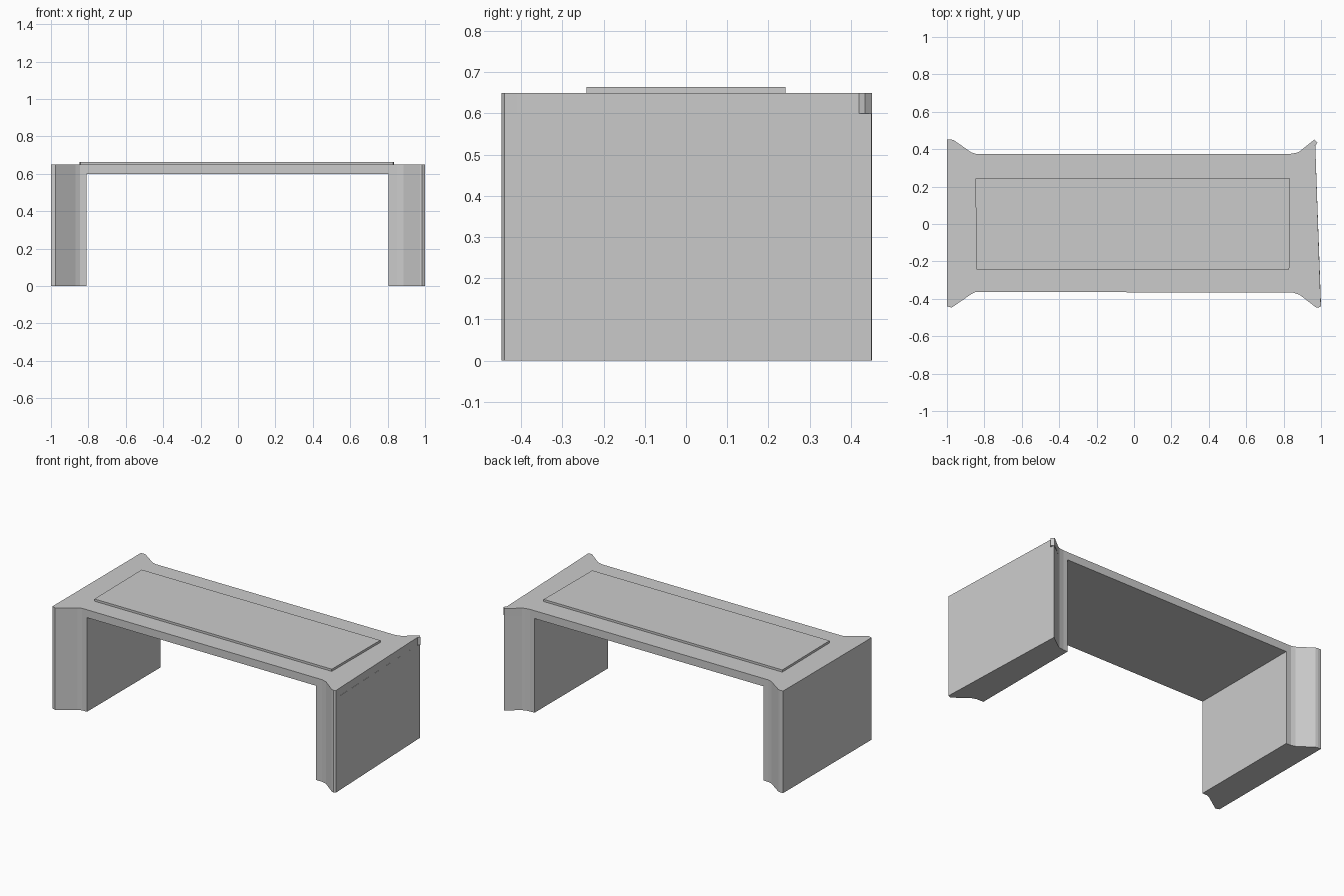
import bpy
import bmesh

if "Cube" in bpy.data.objects:
    bpy.data.objects.remove(bpy.data.objects["Cube"])


def prism(name, outline, z0, z1):
    """Extrude an XY outline between two heights."""
    bm = bmesh.new()
    face = bm.faces.new([bm.verts.new((x, y, z0)) for x, y in outline])
    ext = bmesh.ops.extrude_face_region(bm, geom=[face])
    verts = [g for g in ext["geom"] if isinstance(g, bmesh.types.BMVert)]
    bmesh.ops.translate(bm, vec=(0, 0, z1 - z0), verts=verts)
    bmesh.ops.recalc_face_normals(bm, faces=bm.faces)
    mesh = bpy.data.meshes.new(name)
    bm.to_mesh(mesh)
    bm.free()
    obj = bpy.data.objects.new(name, mesh)
    bpy.context.collection.objects.link(obj)
    return obj


# Flared corner profiles, running counter-clockwise
front_left = [(-1, -0.44), (-0.975, -0.447), (-0.87, -0.375), (-0.845, -0.363)]
front_right = [(0.85, -0.367), (0.885, -0.378), (0.972, -0.445), (0.985, -0.448), (1, -0.44)]
back_right = [(0.965, 0.452), (0.885, 0.388), (0.868, 0.38), (0.835, 0.375)]
back_left = [(-0.845, 0.375), (-0.87, 0.383), (-0.965, 0.449), (-0.98, 0.452), (-1, 0.452)]

# Top slab, with the small hook on the back right corner
hook = [(0.998, -0.41), (0.969, 0.42), (0.981, 0.434)]
prism("table_top", front_left + front_right + hook + back_right + back_left, 0.60, 0.65)

# Slab legs following the flared ends of the top
prism("left_leg", front_left + [(-0.81, -0.363), (-0.81, 0.375)] + back_left, 0, 0.60)
prism("right_leg", [(0.805, -0.367)] + front_right + [(0.968, 0.45)]
      + back_right[1:] + [(0.805, 0.375)], 0, 0.60)

# Thin raised panel
prism("top_panel", [(-0.842, -0.242), (0.83, -0.242), (0.833, 0.242), (-0.848, 0.242)], 0.65, 0.664)
